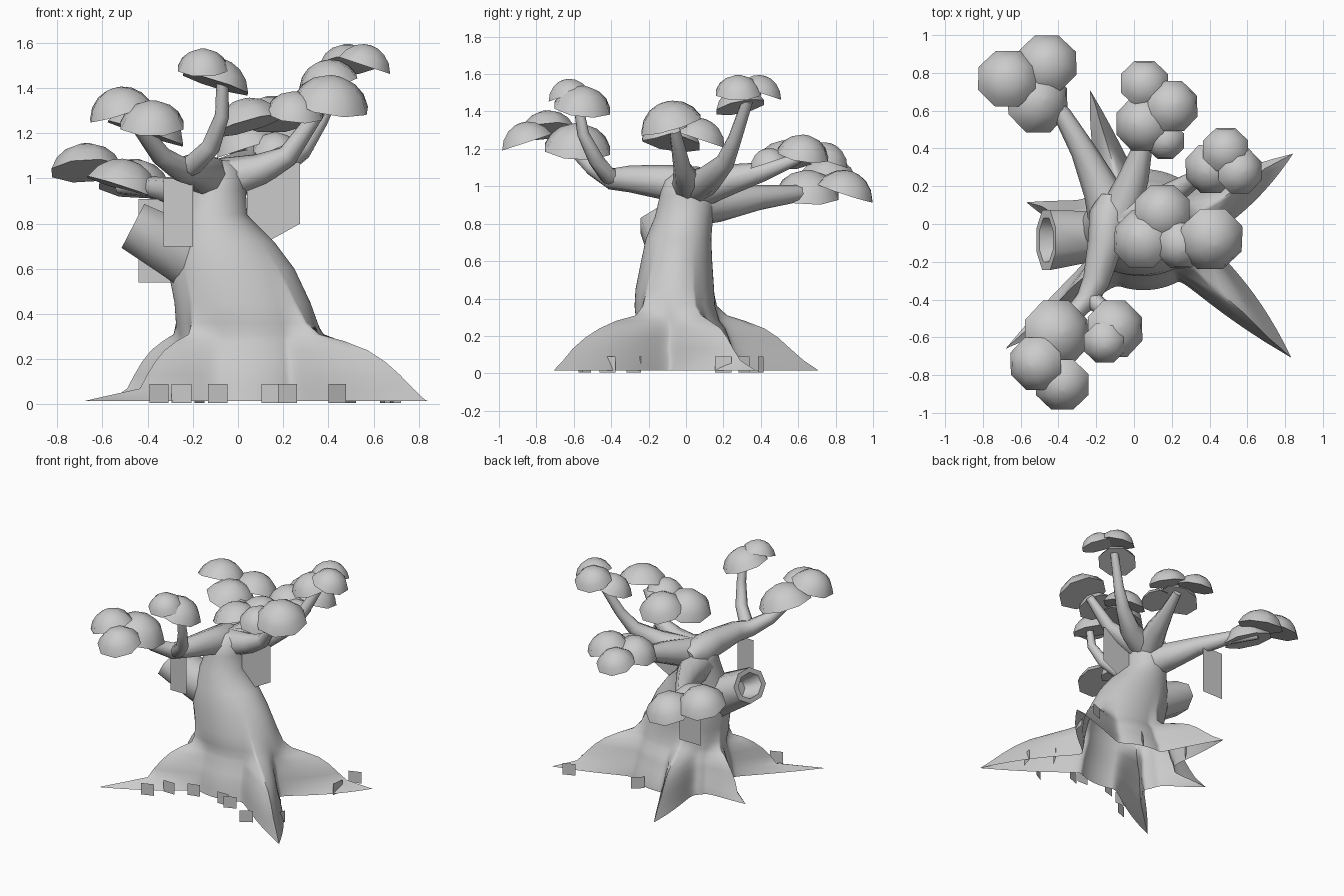
import bpy
import math
from mathutils import Vector

cube = bpy.data.objects.get("Cube")
if cube:
    bpy.data.objects.remove(cube)

# One plain material for the whole tree
grey = bpy.data.materials.new("plain_grey")
grey.use_nodes = True
colour = (0.6, 0.6, 0.6, 1)
grey.diffuse_color = colour
grey.node_tree.nodes["Principled BSDF"].inputs["Base Color"].default_value = colour


def finish(obj, angle=50):
    """Apply the material and smooth shading with sharp edges kept."""
    obj.data.materials.clear()
    obj.data.materials.append(grey)
    bpy.ops.object.select_all(action='DESELECT')
    obj.select_set(True)
    bpy.context.view_layer.objects.active = obj
    if angle:
        bpy.ops.object.shade_smooth_by_angle(angle=math.radians(angle))
    return obj


def add_mesh(name, verts, faces, angle=50):
    mesh = bpy.data.meshes.new(name)
    mesh.from_pydata(verts, [], faces)
    obj = bpy.data.objects.new(name, mesh)
    bpy.context.collection.objects.link(obj)
    return finish(obj, angle)


def loft(name, rings, close_start=False, angle=50):
    """Skin a list of equally long vertex rings and close the last one."""
    n = len(rings[0])
    verts = [v for ring in rings for v in ring]
    faces = []
    for k in range(len(rings) - 1):
        for i in range(n):
            j = (i + 1) % n
            faces.append((k * n + i, k * n + j, (k + 1) * n + j, (k + 1) * n + i))
    if close_start:
        faces.append(tuple(reversed(range(n))))
    faces.append(tuple(range(len(verts) - n, len(verts))))
    return add_mesh(name, verts, faces, angle)


def oval(centre, u, v, n):
    c = Vector(centre)
    steps = [math.tau * (i + 0.5) / n for i in range(n)]
    return [c + u * math.cos(a) + v * math.sin(a) for a in steps]


def tube(name, path):
    """Tapered limb through (x, y, z, radius) points."""
    curve = bpy.data.curves.new(name, 'CURVE')
    curve.dimensions = '3D'
    curve.bevel_depth = 1
    curve.bevel_resolution = 2
    curve.use_fill_caps = True
    spline = curve.splines.new('POLY')
    spline.points.add(len(path) - 1)
    for point, (x, y, z, r) in zip(spline.points, path):
        point.co = (x, y, z, 1)
        point.radius = r
    obj = bpy.data.objects.new(name, curve)
    bpy.context.collection.objects.link(obj)
    bpy.ops.object.select_all(action='DESELECT')
    obj.select_set(True)
    bpy.context.view_layer.objects.active = obj
    bpy.ops.object.convert(target='MESH')
    finish(bpy.context.view_layer.objects.active, 60)


# Trunk that flares into pointed roots, open underneath
SEGMENTS = 180
BASE = Vector((0.05, -0.03))
ROOTS = [  # tip x, tip y, height scale, half angles clockwise and anticlockwise
    (0.81, -0.73, 0.97, 0.32, 0.62), (0.82, 0.39, 0.75, 0.75, 0.35),
    (-0.22, 0.73, 0.9, 0.25, 0.5), (-0.55, 0.12, 0.8, 0.35, 0.5),
    (-0.67, -0.67, 0.52, 0.22, 0.5)]
SECTIONS = [  # z, centre x, centre y, radius x, radius y, root reach
    (0.015, 0.05, -0.03, 0.36, 0.32, 1), (0.07, 0.05, -0.03, 0.35, 0.31, 0.93),
    (0.13, 0.05, -0.04, 0.34, 0.29, 0.83), (0.19, 0.05, -0.04, 0.33, 0.27, 0.71),
    (0.24, 0.05, -0.04, 0.32, 0.25, 0.57), (0.28, 0.05, -0.05, 0.31, 0.23, 0.38),
    (0.31, 0.05, -0.05, 0.31, 0.22, 0.16), (0.36, 0.04, -0.06, 0.31, 0.215, 0.06),
    (0.45, 0.02, -0.06, 0.3, 0.21, 0.02), (0.6, -0.03, -0.05, 0.28, 0.19, 0),
    (0.72, -0.07, -0.04, 0.23, 0.175, 0), (0.84, -0.11, -0.01, 0.15, 0.155, 0),
    (0.95, -0.1, 0.01, 0.135, 0.15, 0), (1.03, -0.1, 0.01, 0.12, 0.13, 0),
    (1.08, -0.09, 0.02, 0.07, 0.07, 0)]


def root_spread(angle, reach):
    spread = 0
    step = math.tau / SEGMENTS
    for x, y, height, clockwise, anticlockwise in ROOTS:
        tip = Vector((x, y)) - BASE
        heading = round(math.atan2(tip.y, tip.x) / step) * step
        off = (angle - heading + math.pi) % math.tau - math.pi
        off = off / anticlockwise if off > 0 else -off / clockwise
        if off < 1:
            share = reach if reach == 1 else reach * height
            spread = max(spread, (tip.length - 0.34) * share * (1 - off) ** 2.2)
    return spread


rings = []
for z, cx, cy, rx, ry, reach in SECTIONS:
    ring = []
    for i in range(SEGMENTS):
        a = math.tau * i / SEGMENTS
        extra = root_spread(a, reach)
        ring.append((cx + (rx + extra) * math.cos(a), cy + (ry + extra) * math.sin(a), z))
    rings.append(ring)
loft("trunk_and_roots", rings, angle=60)

# Hollow broken stub on the side of the trunk
across, side = Vector((0.46, 0, 0.89)), Vector((0, 1, 0))
STUB = [((-0.12, -0.04, 0.6), 0.16, 0.1), ((-0.29, -0.07, 0.695), 0.138, 0.15),
        ((-0.465, -0.085, 0.79), 0.118, 0.172), ((-0.465, -0.085, 0.79), 0.085, 0.125),
        ((-0.36, -0.08, 0.735), 0.06, 0.09)]
loft("hollow_stub", [oval(c, across * a, side * b, 8) for c, a, b in STUB], angle=65)

# Branches
tube("front_branch", [(-0.12, 0.15, 0.99, 0.06), (-0.13, 0.06, 1.0, 0.105),
                      (-0.15, -0.1, 1.02, 0.095), (-0.2, -0.3, 1.04, 0.072),
                      (-0.25, -0.4, 1.04, 0.058), (-0.34, -0.5, 1.1, 0.045),
                      (-0.43, -0.62, 1.22, 0.035)])
tube("front_fork", [(-0.24, -0.36, 1.04, 0.045), (-0.2, -0.42, 1.06, 0.048),
                    (-0.12, -0.48, 1.14, 0.042), (-0.07, -0.55, 1.28, 0.032),
                    (-0.07, -0.58, 1.46, 0.025)])
tube("left_branch", [(-0.08, 0.02, 0.99, 0.1), (0.1, 0.0, 1.04, 0.07),
                     (0.22, -0.02, 1.1, 0.048), (0.36, -0.06, 1.3, 0.03)])
tube("high_branch", [(-0.08, 0.04, 0.99, 0.1), (0.14, 0.12, 1.04, 0.075),
                     (0.28, 0.21, 1.13, 0.052), (0.36, 0.26, 1.25, 0.038),
                     (0.46, 0.33, 1.46, 0.03)])
tube("back_branch", [(-0.08, 0.04, 0.98, 0.11), (0.0, 0.25, 1.04, 0.08),
                     (0.05, 0.42, 1.08, 0.05), (0.1, 0.6, 1.15, 0.03)])
tube("long_branch", [(-0.11, 0.0, 0.91, 0.13), (-0.17, 0.18, 0.91, 0.1),
                     (-0.27, 0.39, 0.94, 0.067), (-0.38, 0.58, 0.96, 0.048),
                     (-0.52, 0.75, 0.96, 0.03)])

# Foliage caps per cluster: x, y, radius, top height, direction of lean in degrees
CLUSTERS = {
    "long_branch": [(-0.67, 0.77, 0.155, 1.15, 100), (-0.46, 0.85, 0.155, 1.08, 80),
                    (-0.51, 0.65, 0.165, 1.08, 10)],
    "back": [(0.055, 0.745, 0.125, 1.23, 90), (0.205, 0.625, 0.135, 1.27, 30),
             (0.04, 0.53, 0.14, 1.24, 180), (0.165, 0.44, 0.1, 1.2, 270)],
    "high": [(0.485, 0.395, 0.12, 1.59, 90), (0.4, 0.29, 0.13, 1.52, 220),
             (0.56, 0.28, 0.12, 1.59, 0)],
    "left": [(0.15, 0.07, 0.145, 1.36, 90), (0.045, -0.08, 0.155, 1.35, 150),
             (0.25, -0.115, 0.125, 1.38, 290), (0.41, -0.08, 0.165, 1.45, 300)],
    "front": [(-0.41, -0.58, 0.175, 1.33, 10), (-0.52, -0.74, 0.14, 1.4, 200),
              (-0.38, -0.85, 0.14, 1.34, 270)],
    "fork": [(-0.1, -0.555, 0.15, 1.53, 20), (-0.155, -0.63, 0.11, 1.57, 270)],
}
for cluster, caps in CLUSTERS.items():
    for k, (x, y, r, top, lean) in enumerate(caps):
        a = math.radians(lean)
        axis = Vector((0.33 * math.cos(a), 0.33 * math.sin(a), 1)).normalized()
        u = axis.cross(Vector((0, 1, 0))).normalized()
        v = axis.cross(u)
        base = Vector((x, y, top - 0.75 * r))
        low = math.radians(18)
        ball = 1.08 * r / math.cos(low)
        rings = []
        for t in (18, 38, 58, 76, 89):
            a = math.radians(t)
            w = ball * math.cos(a)
            lift = axis * ball * (math.sin(a) - math.sin(low))
            rings.append(oval(base + lift, u * w, v * w, 8))
        loft(f"foliage_{cluster}_{k + 1}", rings, close_start=True)


# Hanging moss sheets
def sheet(name, x0, x1, y, low0, low1, high):
    add_mesh(name, [(x0, y, low0), (x1, y, low1), (x1, y, high), (x0, y, high)],
             [(0, 1, 2, 3)], 0)


sheet("moss_front", -0.33, -0.2, -0.32, 0.7, 0.7, 1.0)
sheet("moss_left", 0.04, 0.275, -0.01, 0.67, 0.8, 1.07)
sheet("moss_back", -0.44, -0.26, 0.45, 0.54, 0.54, 0.91)

# Small grass cards around the roots: x, y, heading in degrees
GRASS = [(-0.35, -0.56, 20), (-0.25, -0.45, 0), (-0.09, -0.39, 15), (0.15, -0.39, 0),
         (0.22, -0.41, 20), (0.44, -0.53, 30), (0.5, -0.28, 60), (0.68, 0.4, 20),
         (0.68, 0.2, 80), (0.18, 0.31, 40), (-0.17, 0.37, 60), (0.64, -0.42, 75)]
for k, (x, y, heading) in enumerate(GRASS):
    a = math.radians(heading)
    d = Vector((math.cos(a), math.sin(a), 0)) * 0.045
    p = Vector((x, y, 0.005))
    up = Vector((0, 0, 0.085))
    add_mesh(f"grass_card_{k + 1}", [p - d, p + d, p + d + up, p - d + up], [(0, 1, 2, 3)], 0)
